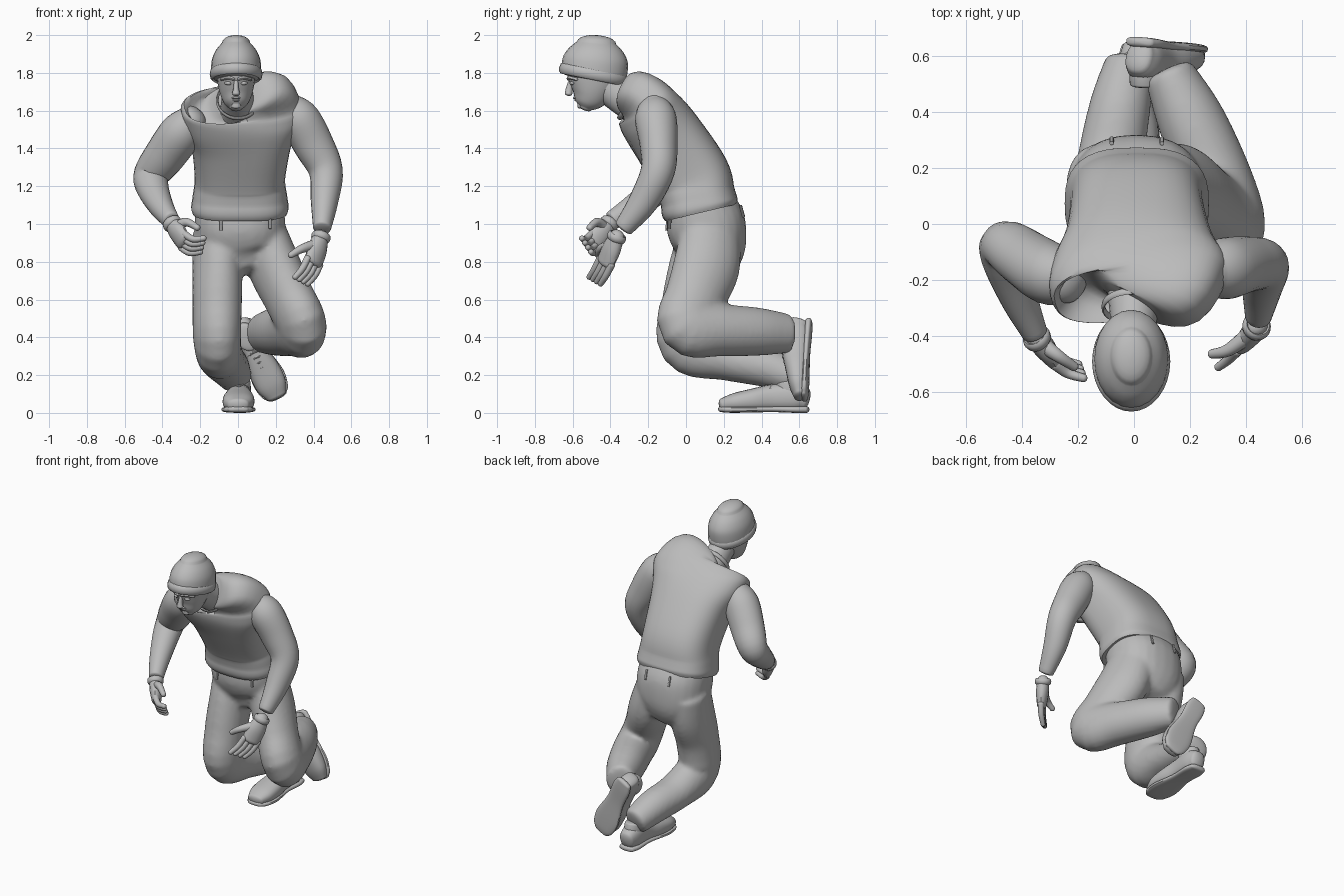
import bpy, bmesh, math
from mathutils import Vector, Matrix

default_cube = bpy.data.objects.get("Cube")
if default_cube:
    bpy.data.objects.remove(default_cube, do_unlink=True)

grey = bpy.data.materials.new("plain grey")
grey.use_nodes = True
colour = (0.5, 0.5, 0.5, 1)
grey.diffuse_color = colour
grey.node_tree.nodes["Principled BSDF"].inputs["Base Color"].default_value = colour


def finish(name, bm, matrix=None):
    bmesh.ops.recalc_face_normals(bm, faces=bm.faces)
    mesh = bpy.data.meshes.new(name)
    bm.to_mesh(mesh)
    bm.free()
    mesh.materials.append(grey)
    obj = bpy.data.objects.new(name, mesh)
    bpy.context.collection.objects.link(obj)
    if matrix:
        obj.matrix_world = matrix
    bpy.ops.object.select_all(action="DESELECT")
    obj.select_set(True)
    bpy.context.view_layer.objects.active = obj
    bpy.ops.object.shade_smooth_by_angle(angle=math.radians(40))
    return obj


def resample(rows, steps):
    """Smooth curve through every row of numbers."""
    rows = [Vector(r) for r in rows]
    out = []
    for i in range(len(rows) - 1):
        a, b = rows[max(i - 1, 0)], rows[i]
        c, d = rows[i + 1], rows[min(i + 2, len(rows) - 1)]
        for s in range(steps):
            t = s / steps
            out.append(b + (c - a) * (t / 2) + (a * 2 - b * 5 + c * 4 - d) * (t * t / 2)
                       + (b * 3 - a - c * 3 + d) * (t ** 3 / 2))
    return out + [rows[-1]]


def tube(name, rows, side=(1, 0, 0), ends=(0, 0), power=2, steps=5, sides=24, matrix=None):
    """Loft ellipses: each row is x, y, z, half width, half depth, optional tilt."""
    path = resample([tuple(r) + (0,) * (6 - len(r)) for r in rows], steps)
    rings = []
    for i, p in enumerate(path):
        tangent = (path[min(i + 1, len(path) - 1)] - path[max(i - 1, 0)]).to_3d().normalized()
        across = Vector(side) + Vector((0, 0, p[5]))
        across = (across - tangent * across.dot(tangent)).normalized()
        rings.append((p.to_3d(), across * p[3], tangent.cross(across) * p[4], tangent))

    # Rounded ends
    def dome(ring, length, sign):
        c, u, v, t = ring
        reach = length * min(u.length, v.length) * sign
        return [(c + t * reach * math.sin(a), u * math.cos(a), v * math.cos(a), t)
                for a in (math.radians(k * 17) for k in range(1, 6))]
    if ends[0]:
        rings = dome(rings[0], ends[0], -1)[::-1] + rings
    if ends[1]:
        rings = rings + dome(rings[-1], ends[1], 1)

    def curve(x):
        return math.copysign(abs(x) ** (2 / power), x)
    bm = bmesh.new()
    loops = [[bm.verts.new(c + u * curve(math.cos(k * math.tau / sides))
                           + v * curve(math.sin(k * math.tau / sides)))
              for k in range(sides)] for c, u, v, t in rings]
    for lo, hi in zip(loops, loops[1:]):
        for k in range(sides):
            n = (k + 1) % sides
            bm.faces.new((lo[k], lo[n], hi[n], hi[k]))
    bm.faces.new(loops[0])
    bm.faces.new(loops[-1])
    return finish(name, bm, matrix)


def ring(name, centre, normal, width, depth, thick, side=(1, 0, 0)):
    """Closed band around a limb or neck."""
    n = Vector(normal).normalized()
    u = (Vector(side) - n * Vector(side).dot(n)).normalized()
    v = n.cross(u)
    bm = bmesh.new()
    loops = []
    for k in range(32):
        a = k * math.tau / 32
        out = u * width * math.cos(a) + v * depth * math.sin(a)
        loops.append([bm.verts.new(Vector(centre) + out + out.normalized() * thick * math.cos(b)
                                   + n * thick * 2 * math.sin(b))
                      for b in (j * math.tau / 8 for j in range(8))])
    for k in range(32):
        lo, hi = loops[k], loops[(k + 1) % 32]
        for j in range(8):
            m = (j + 1) % 8
            bm.faces.new((lo[j], lo[m], hi[m], hi[j]))
    return finish(name, bm)


# Sleeveless shirt and collar
tube("shirt", [(.01, .08, 1.06, .25, .195), (.01, .073, 1.09, .258, .205), (.01, .06, 1.15, .25, .2),
               (.01, .03, 1.25, .24, .205), (.015, -.08, 1.43, .265, .195, .05),
               (.015, -.165, 1.55, .31, .18, .17), (.02, -.215, 1.62, .32, .155, .26),
               (.02, -.25, 1.655, .27, .13, .26), (0, -.285, 1.67, .12, .1, .1)], power=2.7, sides=40)
ring("collar", (0, -.296, 1.655), (0, -.85, .5), .11, .112, .007)

# Trousers, blended into one surface
trousers = [
    tube("trousers", [(.01, .08, 1.1, .235, .185), (.01, .105, 1.0, .24, .21),
                      (.015, .13, .88, .23, .19), (.04, .13, .79, .18, .15)], ends=(0, .4), power=2.3),
    tube("left_trouser_leg", [(.13, .13, .96, .12, .16), (.19, .11, .78, .135, .18),
                              (.27, .05, .61, .13, .165), (.335, .02, .47, .13, .172),
                              (.285, .18, .44, .13, .142), (.2, .38, .43, .12, .128),
                              (.125, .54, .42, .09, .105)], side=(1, .35, .2), ends=(0, .2)),
    tube("right_trouser_leg", [(-.12, .13, .96, .12, .16), (-.11, .09, .78, .13, .18),
                               (-.11, .03, .58, .13, .16), (-.11, .02, .37, .125, .165),
                               (-.085, .22, .285, .12, .115), (-.05, .42, .245, .11, .108),
                               (-.015, .575, .19, .09, .088)], side=(1, .2, 0), ends=(0, .2))]
for piece in trousers:
    piece.select_set(True)
bpy.context.view_layer.objects.active = trousers[0]
bpy.ops.object.join()
blend = trousers[0].modifiers.new("blend", "REMESH")
blend.mode = "VOXEL"
blend.voxel_size = .014
blend.use_smooth_shade = True
soften = trousers[0].modifiers.new("soften", "SMOOTH")
soften.factor = .5
soften.iterations = 8
for x, y, z in ((-.09, -.1, 1.0), (.17, -.085, 1.01), (-.08, .298, 1.07), (.1, .297, 1.07)):
    tube("belt_loop", [(x, y * 1.03, z - .035, .008, .007), (x, y * .97, z + .03, .008, .007)], sides=8)

# Bare arms
tube("left_arm", [(.27, -.17, 1.62, .08, .085), (.325, -.16, 1.555, .108, .11),
                  (.4, -.145, 1.42, .106, .1), (.465, -.15, 1.28, .09, .09),
                  (.458, -.225, 1.12, .073, .078), (.445, -.33, .98, .048, .052)], ends=(.7, .3))
tube("right_arm", [(-.24, -.2, 1.56, .08, .085), (-.3, -.18, 1.485, .112, .11),
                   (-.385, -.125, 1.365, .11, .1), (-.458, -.08, 1.26, .095, .09),
                   (-.45, -.15, 1.185, .085, .08), (-.405, -.28, 1.09, .065, .065),
                   (-.355, -.39, 1.02, .046, .05)], ends=(.7, .3))


def hand(label, wrist, knuckle, spread, curl, thumb_mid, thumb_tip):
    """Gloved hand with a cuff, four curled fingers and a thumb."""
    wrist, knuckle, spread = Vector(wrist), Vector(knuckle), Vector(spread)
    curl = Vector(curl).normalized()
    reach = knuckle - wrist
    ahead = reach.normalized()
    axis = spread.normalized()

    def part(name, points, sizes):
        tube(label + name, [tuple(p) + s for p, s in zip(points, sizes)], side=axis,
             ends=(.9, .9), sides=14)
    part("_palm", (wrist, wrist + reach * .5, knuckle), ((.042, .038), (.06, .04), (.06, .03)))
    ring(label + "_cuff", wrist + ahead * .005, ahead, .042, .042, .01, axis)
    for i in range(4):
        base = knuckle + spread * (i - 1.5)
        middle = base + ahead * .045 + curl * .025
        tip = middle + ahead * .01 + curl * .055
        part("_finger", (base, middle, tip), ((.018, .02), (.018, .018), (.015, .015)))
    part("_thumb", (wrist + reach * .3, thumb_mid, thumb_tip), ((.032, .032), (.023, .023), (.017, .017)))


hand("left", (.44, -.365, .935), (.4, -.425, .8), (.022, .02, -.012), (-.5, -.35, -.5),
     (.34, -.45, .87), (.28, -.465, .835))
hand("right", (-.35, -.405, 1.005), (-.29, -.48, .91), (-.006, .016, -.024), (.9, -.2, .2),
     (-.275, -.47, 1.01), (-.215, -.51, .98))

# Head, neck and face
tube("neck", [(0, -.18, 1.56, .1, .1), (0, -.29, 1.64, .09, .095),
              (-.005, -.41, 1.72, .075, .085), (-.01, -.46, 1.78, .08, .09)])
tube("head", [(-.01, -.535, 1.615, .034, .036), (-.01, -.525, 1.64, .062, .07),
              (-.01, -.505, 1.69, .085, .105), (-.01, -.49, 1.76, .1, .138),
              (-.01, -.485, 1.86, .11, .145)], ends=(.4, 0))
tube("nose", [(-.01, -.605, 1.765, .012, .014), (-.01, -.617, 1.72, .014, .018),
              (-.01, -.622, 1.69, .022, .02)], ends=(.5, .6), sides=12)
tube("chin", [(-.01, -.56, 1.622, .025, .014), (-.01, -.563, 1.64, .024, .012)], ends=(.8, .8), sides=12)
for name, z, y in (("upper_lip", 1.668, -.588), ("lower_lip", 1.656, -.582)):
    tube(name, [(-.042, y + .02, z, .007, .006), (-.01, y, z, .01, .007),
                (.022, y + .02, z, .007, .006)], side=(0, 1, 0), ends=(.5, .5), sides=10)
for name, s in (("left", 1), ("right", -1)):
    x = -.01 + s * .04
    tube(name + "_eye", [(x - .014, -.6, 1.745, .007, .007), (x, -.605, 1.745, .011, .01),
                         (x + .014, -.6, 1.745, .007, .007)], side=(0, 1, 0), ends=(1, 1), sides=10)
    tube(name + "_brow", [(-.01 + s * .015, -.62, 1.768, .012, .009), (x, -.615, 1.774, .012, .009),
                          (x + s * .035, -.58, 1.766, .012, .008)], side=(0, 1, 0), ends=(1, 1), sides=10)

# Knitted hat with a rolled band
tube("knitted_hat", [(-.01, -.49, 1.775, .128, .168), (-.01, -.485, 1.81, .133, .175),
                     (-.01, -.48, 1.87, .128, .172), (-.01, -.476, 1.92, .107, .145),
                     (-.01, -.473, 1.96, .074, .103)], ends=(.15, .54))
ring("hat_band", (-.01, -.492, 1.793), (0, .2, 1), .125, .168, .015)


def shoe(label, heel, toe, up):
    """Laced shoe built along +y from the heel, then placed."""
    heel, toe = Vector(heel), Vector(toe)
    ahead = (toe - heel).normalized()
    across = ahead.cross(Vector(up)).normalized()
    place = Matrix((across, ahead, across.cross(ahead))).transposed().to_4x4()
    place.translation = heel
    size = (toe - heel).length

    def part(name, rows, **options):
        tube(label + name, [(x, y * size, z, w, d) for x, y, z, w, d in rows], matrix=place, **options)
    part("_sole", [(0, .04, .018, .055, .018), (0, .15, .018, .066, .018), (0, .4, .02, .064, .016),
                   (0, .7, .018, .09, .017), (0, .88, .018, .078, .017), (0, .95, .02, .055, .015)],
         ends=(1, 1), power=3)
    part("_shoe_upper", [(0, .05, .075, .052, .06), (0, .16, .085, .064, .075), (0, .4, .08, .064, .07),
                         (0, .6, .067, .082, .062), (0, .8, .055, .082, .05), (0, .93, .043, .058, .035)],
         ends=(.5, .6), power=2.4)
    part("_shoe_collar", [(0, .2, .06, .058, .08), (0, .21, .13, .06, .08), (0, .22, .165, .058, .075)],
         ends=(0, .2))
    for i in range(4):
        y, z = .4 + i * .065, .152 - i * .009
        part("_lace", [(-.045, y + .02, z - .022, .006, .006), (0, y, z, .007, .007),
                       (.045, y + .02, z - .022, .006, .006)], side=(0, 1, 0), ends=(1, 1), sides=8)


shoe("right", (.01, .655, 0), (0, .16, 0), (0, 0, 1))
shoe("left", (.015, .67, .49), (.22, .645, .065), (-.1, -1, .06))
